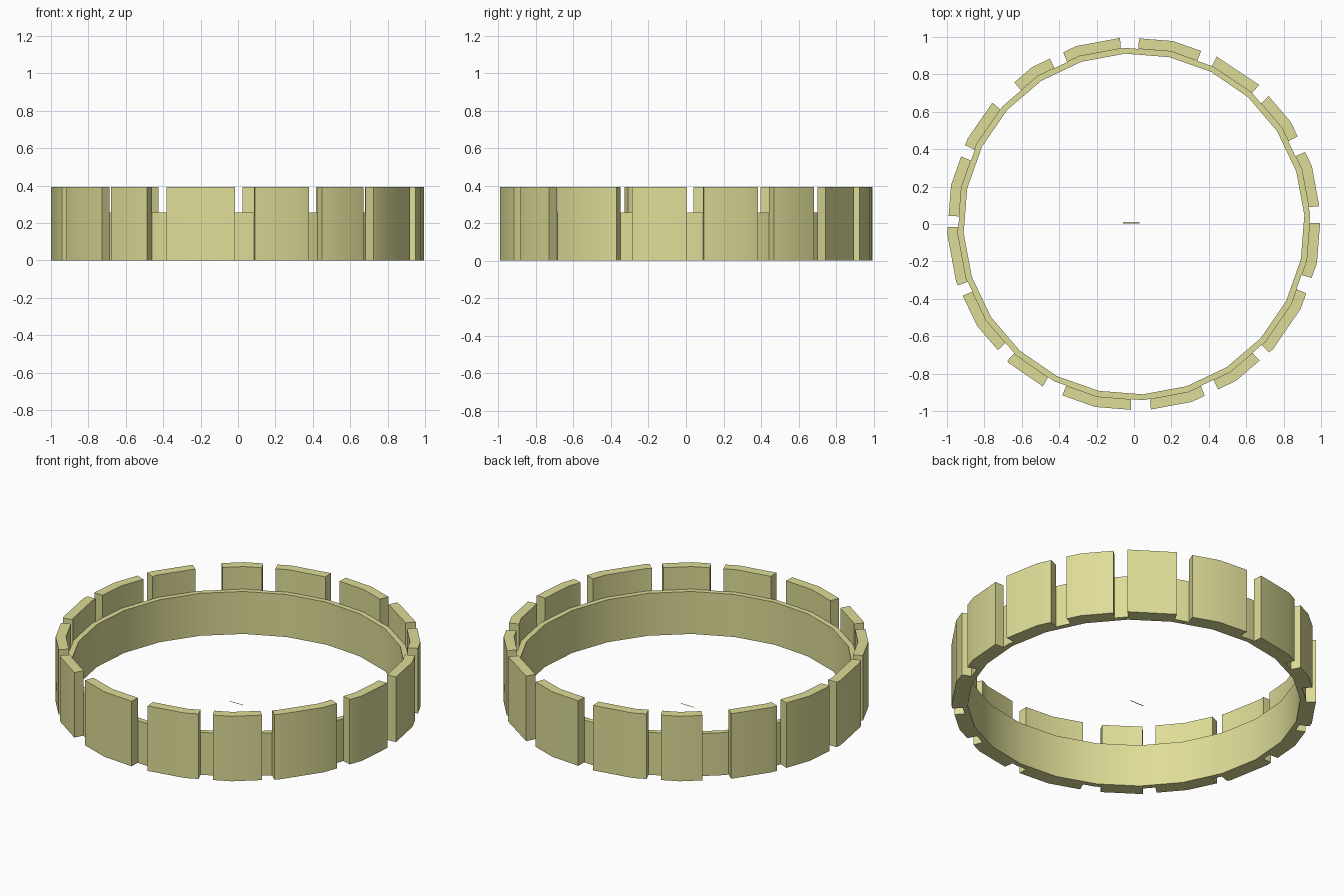
import bpy, bmesh
from math import radians, cos, sin, ceil, floor

if "Cube" in bpy.data.objects:
    bpy.data.objects.remove(bpy.data.objects["Cube"])

STEP, PHASE = 15.0, 3.0            # 24-sided ring, corners at 3 + 15k degrees
R_IN, R_MID, R_OUT = 0.912, 0.943, 1.0
BAND_H, BLOCK_H = 0.257, 0.393

mat = bpy.data.materials.new("pale_yellow")
mat.diffuse_color = (0.73, 0.72, 0.31, 1)
mat.use_nodes = True
mat.node_tree.nodes["Principled BSDF"].inputs["Base Color"].default_value = mat.diffuse_color


def on_polygon(radius, deg, z):
    """Point at an angle on the 24-sided outline of the given corner radius."""
    off = (deg - PHASE) % STEP - STEP / 2
    r = radius * cos(radians(STEP / 2)) / cos(radians(off))
    return (r * cos(radians(deg)), r * sin(radians(deg)), z)


def arc_solid(name, r0, r1, height, angles, closed=False):
    """Sweep a rectangular section through the angles."""
    bm = bmesh.new()
    rows = [[bm.verts.new(on_polygon(r, a, z)) for r, z in
             ((r0, 0), (r1, 0), (r1, height), (r0, height))] for a in angles]
    pairs = list(zip(rows, rows[1:]))
    if closed:
        pairs.append((rows[-1], rows[0]))
    else:
        bm.faces.new(rows[0])
        bm.faces.new(rows[-1])
    for a, b in pairs:
        for i in range(4):
            j = (i + 1) % 4
            bm.faces.new((a[i], a[j], b[j], b[i]))
    bmesh.ops.recalc_face_normals(bm, faces=bm.faces)
    return finish(name, bm)


def finish(name, bm):
    me = bpy.data.meshes.new(name)
    bm.to_mesh(me)
    bm.free()
    me.materials.append(mat)
    ob = bpy.data.objects.new(name, me)
    bpy.context.collection.objects.link(ob)
    bpy.ops.object.select_all(action='DESELECT')
    ob.select_set(True)
    bpy.context.view_layer.objects.active = ob
    bpy.ops.object.shade_smooth_by_angle(angle=radians(30))
    return ob


# Low inner band
arc_solid("inner_band", R_IN, R_MID, BAND_H,
          [PHASE + STEP * k for k in range(24)], closed=True)

# Taller outer blocks, uneven in width: start and end angle of each
spans = [(0.3, -16.9), (-21.9, -43.5), (-47.4, -63), (-67.6, -84.8),
         (-90.9, -112.7), (-119.3, -132.8), (-137.2, -157.3), (-160.8, -179),
         (177.5, 158.7), (155, 139.4), (130.2, 117), (112.4, 94.3),
         (88.5, 68.8), (63.7, 48), (43.5, 28.2), (22.8, 5.5)]
for n, (hi, lo) in enumerate(spans, 1):
    k0 = ceil((lo + 0.8 - PHASE) / STEP)
    k1 = floor((hi - 0.8 - PHASE) / STEP)
    corners = [PHASE + STEP * k for k in range(k0, k1 + 1)]
    arc_solid(f"outer_block_{n:02d}", R_MID, R_OUT, BLOCK_H, [lo] + corners + [hi])

# Tiny flat sliver at the centre of the floor
bm = bmesh.new()
bm.faces.new([bm.verts.new(p) for p in
              ((-0.06, 0.004, 0), (0.03, 0.004, 0), (0.03, 0.01, 0), (-0.06, 0.01, 0))])
finish("centre_sliver", bm)
